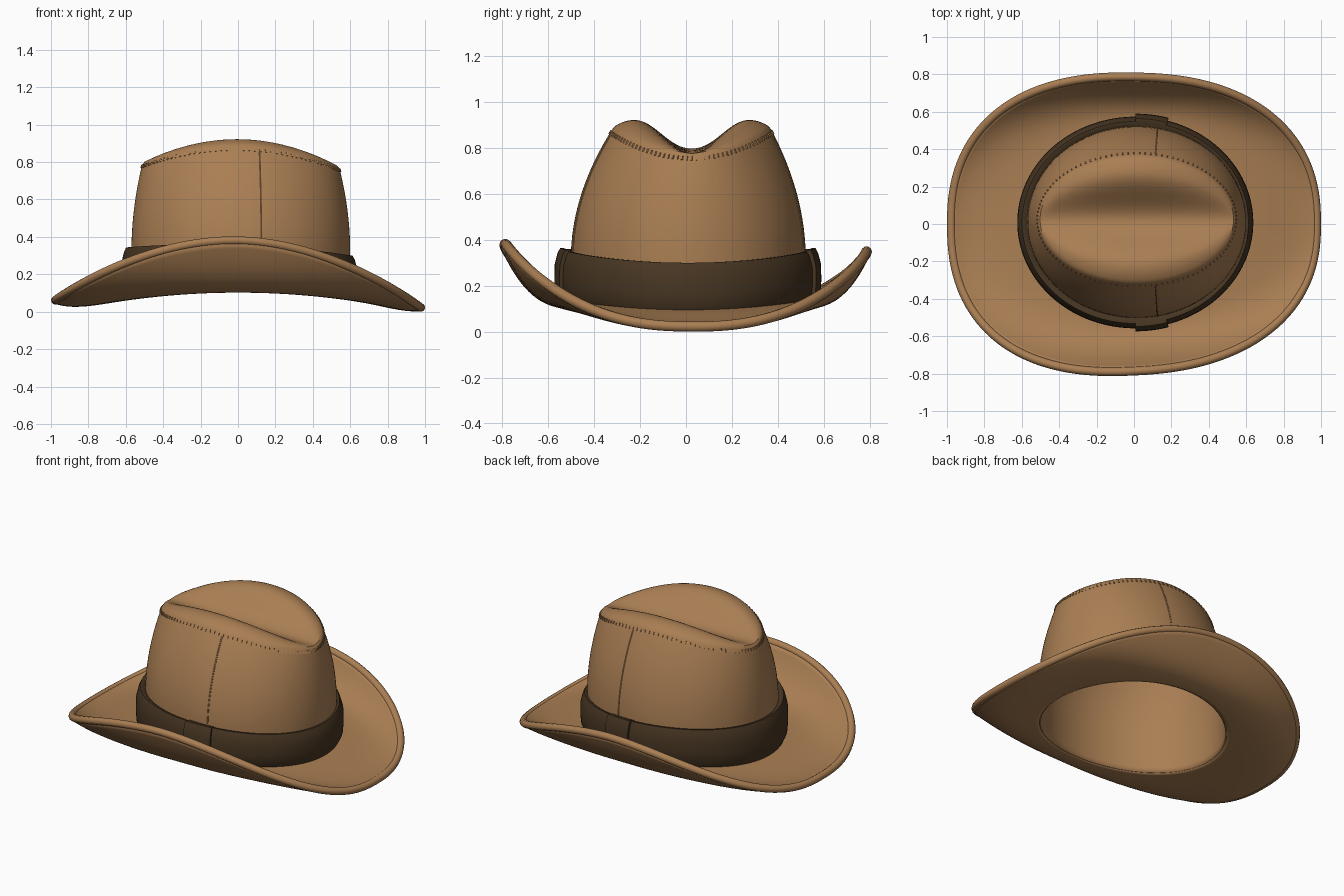
import bpy, bmesh, math
from mathutils import Vector, Matrix

if "Cube" in bpy.data.objects:
    bpy.data.objects.remove(bpy.data.objects["Cube"])

TAU = math.tau
N = 144
ANG = [TAU * i / N for i in range(N)]


def material(name, col):
    m = bpy.data.materials.new(name)
    m.diffuse_color = (*col, 1)
    m.use_nodes = True
    m.node_tree.nodes["Principled BSDF"].inputs["Base Color"].default_value = m.diffuse_color
    return m


TAN = material("tan leather", (0.40, 0.21, 0.087))
DARK = material("dark brown leather", (0.062, 0.036, 0.016))


def finish(name, bm, mat, angle=40):
    me = bpy.data.meshes.new(name)
    bm.to_mesh(me)
    bm.free()
    ob = bpy.data.objects.new(name, me)
    bpy.context.collection.objects.link(ob)
    me.materials.append(mat)
    bpy.ops.object.select_all(action='DESELECT')
    ob.select_set(True)
    bpy.context.view_layer.objects.active = ob
    bpy.ops.object.shade_smooth_by_angle(angle=math.radians(angle))
    return ob


def loft(name, rings, mat, loop=False, tip=None, caps=False, fix=False):
    """Skin closed rings; optionally join last to first, add a tip or end caps."""
    bm = bmesh.new()
    vs = [[bm.verts.new(p) for p in r] for r in rings]
    n = len(rings[0])
    pairs = list(zip(vs, vs[1:])) + ([(vs[-1], vs[0])] if loop else [])
    for a, b in pairs:
        for j in range(n):
            k = (j + 1) % n
            bm.faces.new((a[j], a[k], b[k], b[j]))
    if tip:
        c = bm.verts.new(tip)
        for j in range(n):
            bm.faces.new((vs[-1][j], vs[-1][(j + 1) % n], c))
    if caps:
        bm.faces.new(vs[0][::-1])
        bm.faces.new(vs[-1])
    if fix:
        bmesh.ops.recalc_face_normals(bm, faces=bm.faces)
    return finish(name, bm, mat)


def tube(name, pts, r, mat, loop=False, sides=10):
    rings = []
    for i, p in enumerate(pts):
        a = pts[i - 1] if (i or loop) else p
        b = pts[(i + 1) % len(pts)] if (loop or i + 1 < len(pts)) else p
        d = (b - a).normalized()
        ref = Vector((0, 0, 1)) if abs(d.z) < 0.75 else Vector((1, 0, 0))
        s = d.cross(ref).normalized()
        q = s.cross(d)
        rings.append([p + r * (s * math.cos(TAU * k / sides) + q * math.sin(TAU * k / sides))
                      for k in range(sides)])
    return loft(name, rings, mat, loop=loop, caps=not loop, fix=True)


def thicken(ob, t, offset):
    m = ob.modifiers.new("thickness", 'SOLIDIFY')
    m.thickness, m.offset = t, offset


# ---- brim: superellipse outline with sides curled up ----
EDGE = 0.023


def spow(v, e):
    return math.copysign(abs(v) ** e, v)


def base_z(x):
    return 0.137 - 0.118 * x * x


def brim(t, s):
    c, n = math.cos(t), math.sin(t)
    ox = (1 - EDGE) * spow(c, 2 / 2.35)
    oy = (0.81 - EDGE) * spow(n, 2 / 2.35)
    oy *= 1 - (0.06 if oy < 0 else 0.02) * ox
    ix, iy = 0.015 + 0.58 * c, 0.01 + 0.507 * n
    x, y = ix + (ox - ix) * s, iy + (oy - iy) * s
    edge = 0.385 - 0.342 * abs(ox) ** 1.9 - 0.02 * ox + (0.012 if oy < 0 else -0.02) * abs(n)
    z = base_z(x) + (edge - base_z(x)) * s ** 2.6
    return Vector((x, y, z))


STEPS = 18
ob = loft("brim", [[brim(t, i / STEPS) for t in reversed(ANG)] for i in range(STEPS + 1)], TAN)
thicken(ob, 0.038, 0)
tube("brim_rolled_edge", [brim(t, 1) for t in ANG], EDGE, TAN, loop=True)


# ---- crown: tapered wall and creased top ----
CX, CY = 0.015, 0.025
RX, RY = 0.525, 0.34


def top_z(dx, dy):
    f = max(0.0, 1 - (dx / RX) ** 2)
    v = abs(dy) / (0.25 * math.sqrt(f) + 1e-4)
    g = math.sin(math.pi / 2 * min(v, 1)) ** 2
    drop = 0.03 * (max(0, v - 1) / 0.36) ** 2
    return 0.803 - 0.02 * dx + f * (0.135 * g - drop)


def wall(t, u):
    c, n = math.cos(t), math.sin(t)
    zr = top_z(RX * c, RY * n)
    lo = base_z(0.58 * c) - 0.015
    z = lo + (zr - lo) * u
    w = max(0.0, (z - 0.33) / (zr - 0.33)) ** 2
    return Vector((CX + (0.585 - 0.06 * w) * c,
                   0.01 + 0.015 * w + (0.512 - 0.172 * w) * n, z))


def top(t, k):
    dx, dy = RX * k * math.cos(t), RY * k * math.sin(t)
    return Vector((CX + dx, CY + dy, top_z(dx, dy)))


rings = [[wall(t, i / 20) for t in ANG] for i in range(20)]
rings += [[wall(t, 0.985).lerp(top(t, 0.985), k) for t in ANG] for k in (0, 0.5)]
rings += [[top(t, 0.985 - 0.985 * i / 24) for t in ANG] for i in range(24)]
ob = loft("crown", rings, TAN, tip=(CX, CY, top_z(0, 0)))
thicken(ob, 0.014, -1)

# ---- stitching around the crown rim, and front and back seams ----
bm = bmesh.new()
for i in range(110):
    t = TAU * i / 110
    p = wall(t, 0.97)
    d = (wall(t, 0.95) - wall(t, 0.98)).normalized()
    m = Matrix.Translation(p) @ d.to_track_quat('Z', 'Y').to_matrix().to_4x4()
    bmesh.ops.create_cube(bm, size=1, matrix=m @ Matrix.Diagonal((0.008, 0.008, 0.018, 1)))
finish("rim_stitches", bm, TAN)
for name, sgn in (("front_seam", -1), ("back_seam", 1)):
    t = sgn * math.radians(79)
    tube(name, [wall(t, 0.3 + 0.66 * i / 16) for i in range(17)], 0.004, TAN, sides=6)


# ---- hat band and its two keeper loops ----
PROFILE = [(-0.012, 0), (0.025, 0), (0.042, 0.15), (0.046, 0.4), (0.044, 0.7),
           (0.032, 0.9), (0.02, 1), (0.008, 1), (-0.012, 0.94)]


def band_section(t, extra=0.0):
    c, n = math.cos(t), math.sin(t)
    pts = []
    for off, f in PROFILE:
        off += extra if off > 0 else 0
        x, y = CX - 0.008 + (0.585 + off) * c, 0.008 + (0.52 + off) * n
        lo = base_z(x) + 0.012
        hi = 0.338 + 0.035 * n * n - 0.022 * c + extra * 0.5
        pts.append(Vector((x, y, lo + (hi - lo) * f)))
    return pts


loft("hat_band", [band_section(t) for t in ANG], DARK, loop=True, fix=True)
for name, sgn in (("front_band_keeper", -1), ("back_band_keeper", 1)):
    arc = [sgn * math.radians(74 + 16 * i / 6) for i in range(7)]
    loft(name, [band_section(t, 0.016) for t in arc], DARK, caps=True, fix=True)

# ---- settle the hat on the ground ----
bpy.context.view_layer.update()
low = min(v.co.z for o in bpy.data.objects for v in o.data.vertices)
for o in bpy.data.objects:
    o.location.z -= low
